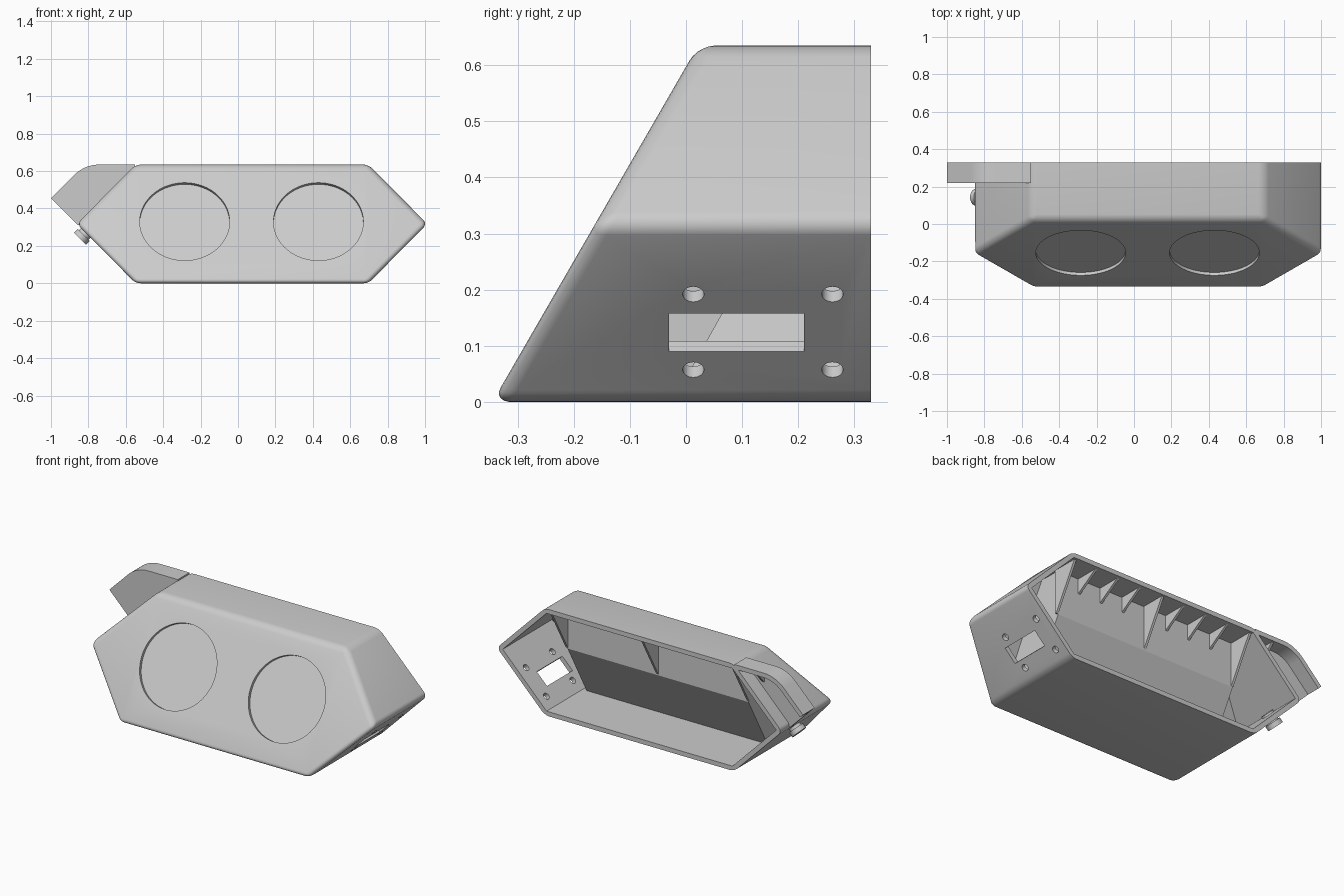
import bpy, bmesh, math
from mathutils import Matrix, Vector

if "Cube" in bpy.data.objects:
    bpy.data.objects.remove(bpy.data.objects["Cube"])

grey = bpy.data.materials.new("light_grey")
grey.use_nodes = True
COLOUR = (0.6, 0.6, 0.6, 1)
grey.diffuse_color = COLOUR
grey.node_tree.nodes["Principled BSDF"].inputs["Base Color"].default_value = COLOUR

HEIGHT, BACK, WALL = 0.635, 0.33, 0.027
SLOPE = math.tan(math.radians(60))
DIAG = math.sqrt(0.5)


def finish(name, bm):
    bmesh.ops.recalc_face_normals(bm, faces=bm.faces)
    mesh = bpy.data.meshes.new(name)
    bm.to_mesh(mesh)
    bm.free()
    mesh.materials.append(grey)
    obj = bpy.data.objects.new(name, mesh)
    bpy.context.collection.objects.link(obj)
    return obj


def prism(name, ring_a, ring_b):
    """Solid between two matching rings of points."""
    bm = bmesh.new()
    a = [bm.verts.new(p) for p in ring_a]
    b = [bm.verts.new(p) for p in ring_b]
    bm.faces.new(a)
    bm.faces.new(b)
    for i in range(len(a)):
        j = (i + 1) % len(a)
        bm.faces.new((a[i], a[j], b[j], b[i]))
    return finish(name, bm)


def along_y(name, xz, y0, y1):
    return prism(name, [(x, y0, z) for x, z in xz], [(x, y1, z) for x, z in xz])


def along_x(name, yz, x0, x1):
    return prism(name, [(x0, y, z) for y, z in yz], [(x1, y, z) for y, z in yz])


def cylinder(name, centre, axis, radius, depth, sides=48):
    bm = bmesh.new()
    turn = Vector(axis).to_track_quat("Z", "Y").to_matrix().to_4x4()
    bmesh.ops.create_cone(bm, cap_ends=True, segments=sides, radius1=radius, radius2=radius,
                          depth=depth, matrix=Matrix.Translation(centre) @ turn)
    return finish(name, bm)


def cut(obj, cutter):
    mod = obj.modifiers.new("cut", "BOOLEAN")
    mod.operation, mod.solver, mod.object = "DIFFERENCE", "EXACT", cutter
    bpy.context.view_layer.objects.active = obj
    bpy.ops.object.modifier_apply(modifier=mod.name)
    bpy.data.objects.remove(cutter)


def smooth(obj):
    bpy.ops.object.select_all(action="DESELECT")
    obj.select_set(True)
    bpy.context.view_layer.objects.active = obj
    bpy.ops.object.shade_smooth_by_angle(angle=math.radians(28))


def hexagon_body(name, inset, back):
    """Six-sided prism with a leaning front, shrunk by inset."""
    c, t = inset * math.tan(math.pi / 8), inset / DIAG
    low, high, mid = inset, HEIGHT - inset, HEIGHT / 2
    ring = [(-0.862 + t, mid), (-0.547 + c, high), (0.697 - c, high),
            (1.012 - t, mid), (0.697 - c, low), (-0.547 + c, low)]
    shift = -0.345 + inset / math.sin(math.radians(60))
    return prism(name, [(x, shift + z / SLOPE, z) for x, z in ring],
                 [(x, back, z) for x, z in ring])


# Housing shell with rounded edges, open at the back
shell = hexagon_body("housing_shell", 0, BACK)
bm = bmesh.new()
bm.from_mesh(shell.data)
edges = [e for e in bm.edges if not all(v.co.y > BACK - 0.001 for v in e.verts)]
bmesh.ops.bevel(bm, geom=edges, offset=0.03, segments=5, profile=0.5, affect="EDGES")
bm.to_mesh(shell.data)
bm.free()
cut(shell, hexagon_body("cavity_cutter", WALL, 0.4))

# Mounting holes and window in the lower left wall
normal = Vector((DIAG, 0, -DIAG))
for y in (0.013, 0.261):
    for z in (0.057, 0.191):
        cut(shell, cylinder("hole_cutter", (0.697 + z, y, z), normal, 0.019, 0.12, 32))
bm = bmesh.new()
frame = Matrix.Rotation(math.radians(-45), 4, "Y")
bmesh.ops.create_cube(bm, size=1, matrix=Matrix.Translation((0.82, 0.09, 0.123)) @ frame
                      @ Matrix.Diagonal((0.095, 0.24, 0.12, 1)))
cut(shell, finish("window_cutter", bm))

# Thick inner block behind the leaning front
LEFT, RIGHT, PANEL = 0.66, -0.53, 0.17
block = along_x("inner_block", [(-0.29, 0.015), (-0.015, 0.015), (PANEL, 0.345),
                                (PANEL, 0.62), (0.035, 0.62)], RIGHT, LEFT)

# Two shallow round recesses in the front
face_normal = Vector((0, -math.sin(math.radians(60)), 0.5))
for x in (-0.285, 0.43):
    centre = Vector((x, -0.345 + 0.33 / SLOPE, 0.33))
    for part in (shell, block):
        cut(part, cylinder("recess_cutter", centre, face_normal, 0.24, 0.036, 96))
smooth(shell)

# Triangular ribs under the top wall, deep ones at the middle and ends
for i in range(9):
    x = 0.665 - i * 0.149
    foot = 0.35 if i % 4 == 0 else 0.52
    along_x(f"top_rib_{i}", [(BACK - 0.01, 0.615), (PANEL - 0.01, 0.615), (PANEL - 0.01, foot),
                             (PANEL, foot)], x - 0.007, x + 0.007)

# Side wing: a front plate with a curved outer wall
def wing_curve(inset):
    r = 0.193 - inset
    arc = [(-0.74 + r * math.cos(a), 0.442 + r * math.sin(a))
           for a in (math.radians(90 + 45 * i / 10) for i in range(11))]
    tip = (-1 + inset * DIAG * 2 * 0.5, 0.455 - inset * DIAG)
    return [(-0.55, HEIGHT - inset)] + arc + [tip]

outer, inner = wing_curve(0), wing_curve(WALL)
plate = along_y("wing_plate", outer + [(-0.855, 0.31), (-0.83, 0.33)], 0.22, 0.245)
wall = along_y("wing_wall", outer + inner[::-1], 0.222, BACK)
smooth(plate)
smooth(wall)
along_x("wing_rib", [(BACK - 0.01, 0.612), (0.24, 0.612), (0.24, 0.53)], -0.687, -0.673)

# Round knob on the lower right wall
out = Vector((-DIAG, 0, -DIAG))
base = Vector((-0.815, 0.143, 0.268))
for name, radius, start, end in (("knob_neck", 0.036, -0.04, 0.018), ("knob_cap", 0.045, 0.014, 0.042)):
    smooth(cylinder(name, base + out * (start + end) / 2, out, radius, end - start))
